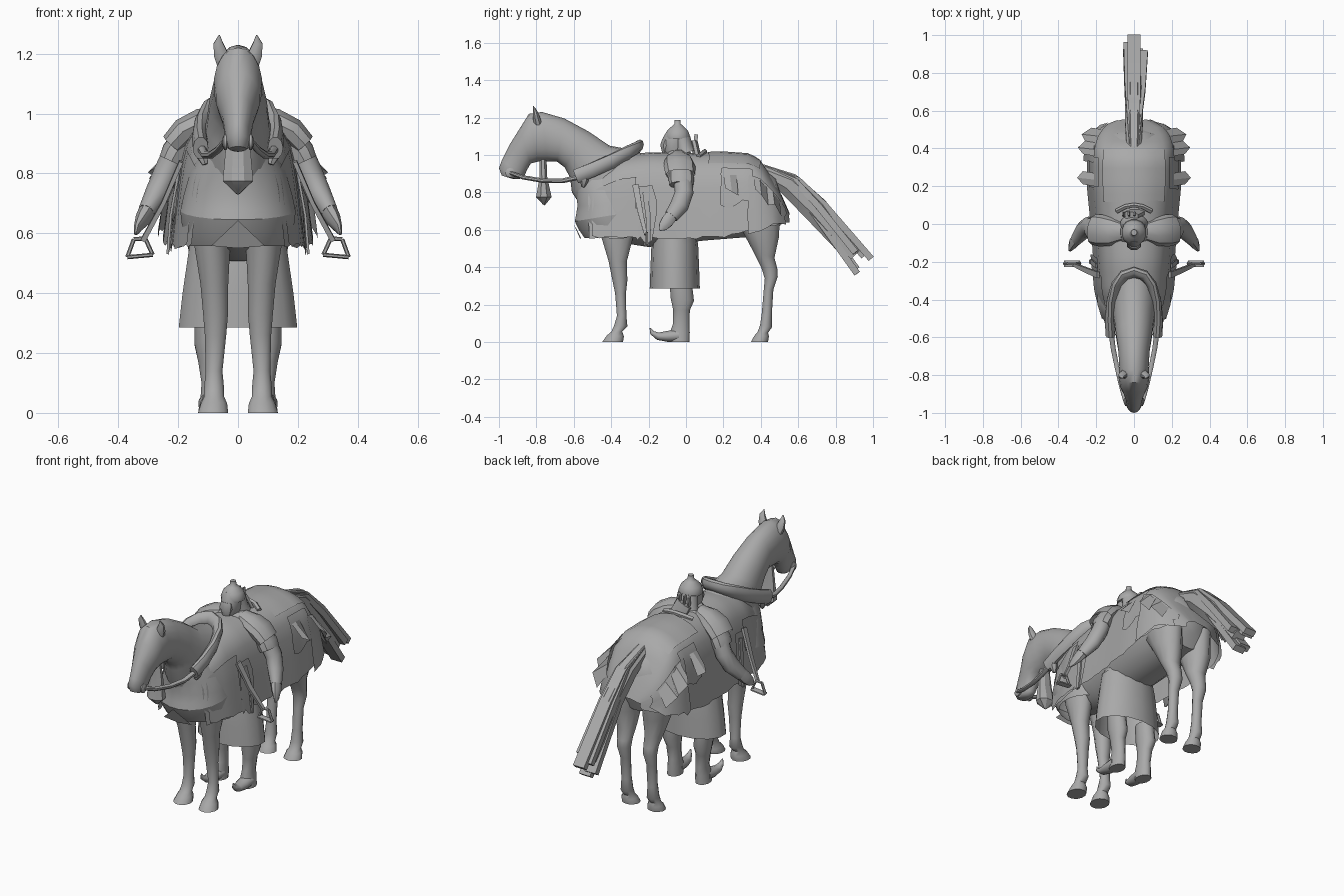
import bpy, bmesh, math, random
from mathutils import Vector

random.seed(4)
grey = bpy.data.materials.new("plain grey")
grey.diffuse_color = (0.4, 0.4, 0.4, 1)


def make(name, verts, faces, angle=40):
    me = bpy.data.meshes.new(name)
    me.from_pydata([tuple(v) for v in verts], [], faces)
    bm = bmesh.new()
    bm.from_mesh(me)
    bmesh.ops.recalc_face_normals(bm, faces=bm.faces)
    bm.to_mesh(me)
    bm.free()
    me.materials.append(grey)
    ob = bpy.data.objects.new(name, me)
    bpy.context.collection.objects.link(ob)
    bpy.ops.object.select_all(action='DESELECT')
    ob.select_set(True)
    bpy.context.view_layer.objects.active = ob
    bpy.ops.object.shade_smooth_by_angle(angle=math.radians(angle))
    return ob


def skin(name, frames, n, angle=40, caps=(True, True)):
    """Join elliptical rings given as (centre, half axis u, half axis v)."""
    vs, fs = [], []
    for c, u, v in frames:
        for i in range(n):
            a = 2 * math.pi * (i + 0.5) / n
            vs.append(c + u * math.cos(a) + v * math.sin(a))
    for r in range(len(frames) - 1):
        for i in range(n):
            j = (i + 1) % n
            fs.append((r * n + i, r * n + j, r * n + n + j, r * n + n + i))
    if caps[0]:
        fs.append(tuple(range(n)))
    if caps[1]:
        fs.append(tuple(range(len(vs) - n, len(vs))))
    return make(name, vs, fs, angle)


def prof(name, rings, n=14, side=1, x=0.0, angle=45, caps=(True, True)):
    """Rings given by two opposite outline points in the side plane, half width and optional x."""
    fr = []
    for r in rings:
        a, b = Vector((0, r[0], r[1])), Vector((0, r[2], r[3]))
        x = r[5] if len(r) > 5 else x
        fr.append(((a + b) / 2 + Vector((x * side, 0, 0)), Vector((r[4], 0, 0)), (a - b) / 2))
    return skin(name, fr, n, angle, caps)


def tube(name, pts, n=10, side=1, ref=(1, 0, 0), angle=45, caps=(True, True)):
    """Sweep along points (x, y, z, a, b); half size a lies along ref."""
    ps = [Vector((p[0] * side, p[1], p[2])) for p in pts]
    fr = []
    for i, p in enumerate(pts):
        t = (ps[min(i + 1, len(ps) - 1)] - ps[max(i - 1, 0)]).normalized()
        u = Vector(ref)
        u = (u - t * u.dot(t)).normalized()
        fr.append((ps[i], u * p[3], t.cross(u) * p[-1]))
    return skin(name, fr, n, angle, caps)


# Horse trunk
prof("horse_trunk", [(.52, .75, .49, .66, .05), (.48, .88, .46, .58, .15), (.35, .98, .35, .56, .195),
                     (.1, .99, .1, .54, .2), (-.2, .99, -.2, .505, .185), (-.4, .97, -.36, .53, .165),
                     (-.52, .85, -.47, .56, .12)], 20)
# Neck and head
prof("horse_neck_and_head", [(-.18, .99, -.53, .68, .13), (-.3, 1.03, -.61, .8, .118), (-.41, 1.05, -.62, .88, .106),
                             (-.52, 1.125, -.65, .935, .097), (-.65, 1.195, -.69, .965, .084),
                             (-.77, 1.23, -.74, .965, .079), (-.84, 1.22, -.79, .965, .082),
                             (-.89, 1.14, -.83, .955, .074), (-.94, 1.06, -.85, .92, .054),
                             (-.985, .97, -.865, .885, .043), (-1, .93, -.89, .872, .042),
                             (-.985, .89, -.93, .873, .028)], 18)
# Beard tassel below the jaw
prof("jaw_tassel", [(-.785, 1.0, -.745, 1.0, .03), (-.785, .88, -.74, .88, .045),
                    (-.805, .775, -.715, .775, .055), (-.765, .735, -.755, .73, .006)], 8, angle=25)

for s, lr in ((1, "left"), (-1, "right")):
    # Ears
    tube("horse_ear_" + lr, [(.045, -.79, 1.16, .025, .025), (.058, -.8, 1.2, .025, .02),
                             (.066, -.807, 1.235, .017, .012), (.062, -.817, 1.262, .002)], 8, s)
    # Horse legs
    prof("horse_front_leg_" + lr, [(-.48, .66, -.25, .66, .065, .085), (-.455, .56, -.28, .56, .062, .086),
         (-.415, .43, -.315, .43, .048, .079), (-.395, .33, -.312, .33, .043, .075), (-.38, .26, -.32, .26, .037),
         (-.37, .14, -.318, .14, .029, .08), (-.385, .09, -.312, .085, .034), (-.4, .055, -.34, .055, .034),
         (-.425, .035, -.33, .03, .045), (-.45, 0, -.335, 0, .052, .083)], 12, s)
    prof("horse_hind_leg_" + lr, [(.2, .72, .51, .72, .085, .1), (.3, .59, .5, .56, .075), (.36, .48, .475, .45, .055, .09),
         (.4, .4, .49, .39, .042, .085), (.42, .34, .492, .35, .04), (.415, .28, .468, .28, .031),
         (.405, .16, .46, .15, .028), (.395, .09, .462, .08, .035), (.38, .05, .44, .05, .034),
         (.365, .035, .445, .03, .045), (.345, 0, .44, 0, .052, .083)], 12, s)

# Tail core and broad flat locks
prof("tail_core", [(.36, .97, .42, .87, .04), (.59, .9, .51, .79, .052), (.75, .76, .64, .655, .05),
                   (.87, .59, .79, .5, .048), (.93, .49, .86, .42, .04)], 8, angle=25)
for i, (x, dy, dz, end) in enumerate(((0, .03, .02, 1), (-.022, -.035, -.05, .95), (.038, -.01, 0, .82),
                                      (.012, -.04, -.065, .98), (-.02, .01, .01, .92))):
    path = [(.42, .93), (.59, .86), (.72, .72), (.72 + .24 * end, .72 - .295 * end)]
    tube("tail_lock_%d" % i, [(x * k / 3, y + dy * k / 3, z + dz * k / 3, w, w * .5)
         for k, ((y, z), w) in enumerate(zip(path, (.035, .045, .05, .05)))], 4, angle=20)

# Caparison surface: y, ridge height, hem height, half width
ST = [(-.52, .89, .565, .155), (-.36, .99, .56, .2), (-.2, 1.015, .565, .215), (0, 1.01, .555, .23),
      (.2, 1.015, .57, .25), (.34, 1.005, .6, .25), (.4, .97, .61, .245), (.46, .88, .625, .225),
      (.52, .77, .64, .175), (.55, .69, .645, .09)]
ARC = [(0, 0), (.22, .015), (.45, .06), (.65, .14), (.78, .25), (.86, .42), (.92, .65), (1, 1)]


def table(rows, k):
    for a, b in zip(rows, rows[1:]):
        if k <= b[0] or b is rows[-1]:
            f = min(1, max(0, (k - a[0]) / (b[0] - a[0])))
            return [p + (q - p) * f for p, q in zip(a, b)]


def cloth_point(y, t, off, drop=0):
    _, zt, zb, w = table(ST, y)
    rows = [(i / 7, px, pz) for i, (px, pz) in enumerate(ARC)]
    _, px, pz = table(rows, abs(t))
    side = -1 if t < 0 else 1
    return Vector((side * px * (w + off), y, zt + (zb - zt) * pz + off * .4 * (1 - pz) - drop))


def panel(name, y0, y1, t0, t1, off, ny=10, nt=8, jag=0.0, side=1):
    """Cloth panel lying on the caparison, with a ragged lower hem."""
    vs, fs = [], []
    for i in range(ny + 1):
        for j in range(nt + 1):
            t = t0 + (t1 - t0) * j / nt
            drop = random.uniform(-jag * .3, jag) if abs(t) > .75 and j in (0, nt) else 0
            yy = y0 + (y1 - y0) * i / ny
            if i in (0, ny):
                yy += random.uniform(-jag, jag) * .3
            vs.append(cloth_point(yy, t * side, off, drop))
    for i in range(ny):
        for j in range(nt):
            a = i * (nt + 1) + j
            fs.append((a, a + 1, a + nt + 2, a + nt + 1))
    return make(name, vs, fs, 40)


panel("caparison", -.52, .55, -1, 1, 0, 28, 14, .012)
panel("rump_cover", .12, .4, -.42, .42, .01, 8, 6, .02)
for s, lr in ((1, "left"), (-1, "right")):
    panel("chest_flap_" + lr, -.5, -.27, .6, 1, .01, 6, 4, .015, s)
    panel("rear_flap_" + lr, .19, .36, .5, .84, .012, 6, 4, .03, s)
    panel("rear_hem_" + lr, .33, .53, .6, 1, .018, 6, 4, .025, s)
    panel("side_patch_" + lr, -.27, -.17, .7, 1, .012, 4, 3, .04, s)
    # Ruffled cloth edges sticking out at the haunch
    for y0, n in ((.2, 3), (.36, 5)):
        vs, fs = [], []
        for i in range(n):
            p = cloth_point(y0 + .035 * i, .6 * s, .015)
            vs += [p, p + Vector((s * (.09 if i % 2 else .06), .01, -.07 - .02 * (i % 3)))]
            if i:
                fs.append((2 * i - 2, 2 * i - 1, 2 * i + 1, 2 * i))
        make("haunch_ruffle_" + lr, vs, fs, 20)

# Rounded breast cloth with a folded lower band and point
prof("breast_cloth", [(-.61, .89, -.25, .93, .1), (-.592, .8, -.22, .82, .16), (-.582, .73, -.2, .73, .183),
                      (-.59, .68, -.2, .7, .192), (-.597, .645, -.2, .71, .195)], 20, caps=(True, False))
prof("breast_band", [(-.597, .645, -.2, .71, .195), (-.575, .6, -.2, .63, .188), (-.545, .557, -.22, .56, .17)],
     20, angle=30, caps=(False, False))
make("breast_point", [(0, -.606, .643), (-.09, -.562, .558), (0, -.565, .55), (.09, -.562, .558)],
     [(0, 1, 2), (0, 2, 3)], 10)

# Rolled collar over the withers, reins and bit
half = [(.125, -.59, .885), (.128, -.5, .92), (.118, -.4, .965), (.09, -.315, 1.01), (.05, -.27, 1.035)]
arc = half + [(0, -.255, 1.045)] + [(-x, y, z) for x, y, z in reversed(half)]
tube("collar_roll", [(*p, .04, .026) for p in arc], 10, ref=(.01, .5, 1))
for s, lr in ((1, "left"), (-1, "right")):
    tube("collar_end_" + lr, [(.128, -.53, .92, .018, .02), (.12, -.545, .86, .022), (.11, -.55, .83, .01)], 6, s)
    tube("rein_" + lr, [(.12, -.58, .88, .015), (.11, -.66, .862, .014), (.09, -.76, .862, .013),
                        (.065, -.87, .88, .012), (.045, -.94, .905, .011)], 8, s)
    tube("bit_end_" + lr, [(.03, -.94, .905, .012), (.038, -.94, .905, .026),
                           (.046, -.94, .905, .026), (.052, -.94, .905, .012)], 10, s, (0, 1, 0))
    # Stirrup strap and iron
    tube("stirrup_strap_" + lr, [(.19, -.27, .84, .01, .024), (.25, -.245, .7, .01, .02),
                                 (.318, -.215, .575, .012, .012)], 4, s, angle=20)
    tube("strap_end_" + lr, [(.2, -.22, .8, .006, .018), (.225, -.2, .66, .006, .02),
                             (.235, -.2, .53, .006, .012)], 4, s, angle=20)
    iron = [(.31, .583), (.348, .58), (.37, .52), (.285, .528)]
    for k in range(4):
        a, b = iron[k], iron[(k + 1) % 4]
        w = .02 if k == 2 else .009
        tube("stirrup_iron_%s_%d" % (lr, k), [(a[0], -.21, a[1], w, .007), (b[0], -.21, b[1], w, .007)],
             6, s, (0, 1, 0))

# Standing man: torso, face and helmet
tube("torso", [(0, -.05, .5, .15, .1), (0, -.05, .8, .16, .1), (0, -.04, .96, .14, .09),
               (0, -.035, 1.02, .07, .06)], 14)
tube("head", [(0, -.05, .99, .04), (0, -.065, 1.03, .05, .06), (0, -.06, 1.08, .052, .066),
              (0, -.045, 1.11, .05, .06)], 12)
tube("beard", [(0, -.1, 1.08, .035, .03), (0, -.11, 1.05, .04, .03), (0, -.105, 1.0, .02)], 8)
tube("helmet", [(0, -.045, 1.085, .064, .066), (0, -.045, 1.1, .066, .068), (0, -.045, 1.13, .055, .057),
                (0, -.045, 1.155, .03), (0, -.045, 1.167, .017), (0, -.045, 1.188, .016)], 16)
tube("neck_guard", [(0, -.02, 1.09, .06, .045), (0, -.01, 1.04, .065, .05), (0, 0, 1.01, .075, .055)], 12)
# Quiver and arrows on the back
tube("quiver", [(.03, .07, .95, .05, .022), (-.02, .045, 1.06, .05, .022)], 8, angle=30)
for x in (-.055, -.025, .005):
    tube("arrow", [(x + .02, .05, 1.0, .006, .014), (x, .05, 1.06, .006, .014), (x - .005, .055, 1.11, .006, .014)], 4)
# Saddle back rim
tube("saddle_rim", [(x, .1 - 4 * x * x, 1.015 - 3 * x * x, .014, .018) for x in (-.09, -.045, 0, .045, .09)],
     6, ref=(0, 1, 0))
# Long skirt of the coat
tube("coat_skirt", [(0, -.06, .6, .16, .11), (0, -.06, .52, .172, .125), (0, -.06, .4, .19, .13),
                    (0, -.06, .285, .203, .134)], 14, caps=(True, False))

for s, lr in ((1, "left"), (-1, "right")):
    # Layered shoulder and sleeves
    tube("shoulder_cape_" + lr, [(.06, -.04, .985, .045, .05), (.12, -.04, .97, .05, .075),
                                 (.175, -.035, .94, .05, .085), (.215, -.03, .895, .045, .08)],
         10, s, (0, 0, 1), 30, (True, False))
    tube("upper_sleeve_" + lr, [(.16, -.03, .94, .045, .06), (.208, -.025, .87, .05, .068),
                                (.222, -.025, .84, .046, .065)], 10, s, angle=30)
    tube("forearm_" + lr, [(.2, -.02, .89, .045, .052), (.24, -.01, .8, .045, .05), (.27, -.035, .73, .042, .05),
                           (.305, -.08, .67, .03, .038)], 10, s)
    tube("hand_" + lr, [(.3, -.075, .68, .03, .035), (.32, -.1, .645, .025, .036), (.337, -.125, .615, .012, .026),
                        (.342, -.14, .598, .006)], 8, s)
    # Lower leg and boot with curled toe
    prof("boot_leg_" + lr, [(-.09, .34, .03, .34, .046, .1), (-.085, .24, .045, .22, .047, .1),
         (-.07, .17, .022, .17, .038, .096), (-.07, .1, .02, .1, .033, .09), (-.085, .06, .022, .05, .036, .09),
         (-.085, 0, .02, 0, .04, .092)], 12, s)
    tube("boot_toe_" + lr, [(.092, -.04, .035, .04, .035), (.096, -.1, .03, .038, .029), (.1, -.15, .031, .028, .02),
                            (.104, -.182, .05, .014, .012), (.104, -.192, .075, .003)], 10, s)
